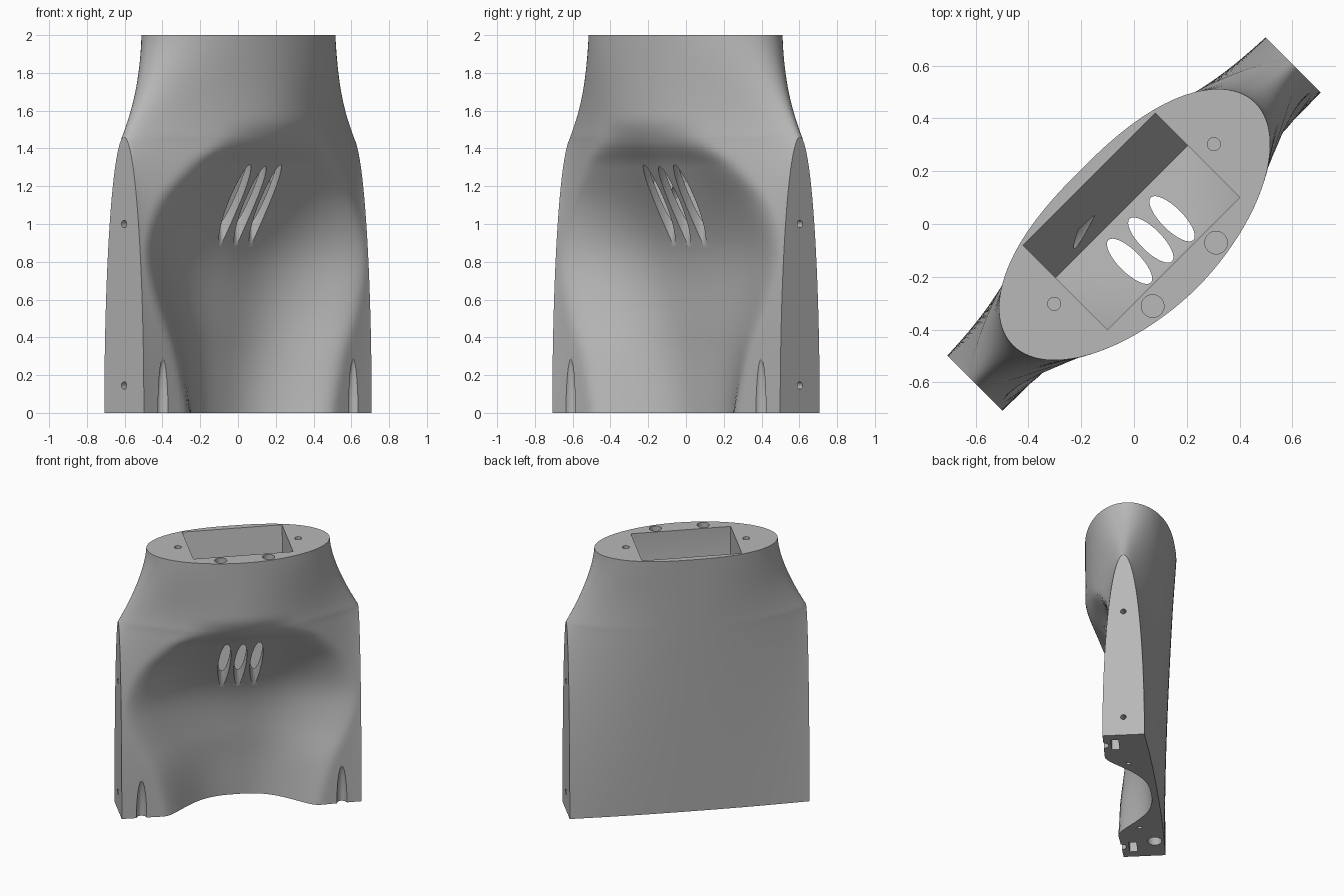
import bpy, bmesh, math
from mathutils import Matrix, Vector

cube = bpy.data.objects.get("Cube")
if cube:
    bpy.data.objects.remove(cube, do_unlink=True)

mat = bpy.data.materials.new("plain_grey")
mat.use_nodes = True
GREY = (0.48, 0.48, 0.48, 1)
mat.diffuse_color = GREY
mat.node_tree.nodes["Principled BSDF"].inputs["Base Color"].default_value = GREY

END = 0.853      # half length between the flat end faces
PEAK = 1.46      # height where the end faces run out
RIM = 0.65       # half length of the rim


def smooth(a, b, x):
    s = min(max((x - a) / (b - a), 0), 1)
    return s * s * (3 - 2 * s)


def curve(points, x):
    """Smooth interpolation through a few (x, y) points."""
    n = len(points)
    for i in range(n - 1):
        (x0, y0), (x1, y1) = points[i], points[i + 1]
        if x <= x1:
            def slope(k):
                a, b = points[max(k - 1, 0)], points[min(k + 1, n - 1)]
                return (b[1] - a[1]) / (b[0] - a[0])
            h, s = x1 - x0, (x - x0) / (x1 - x0)
            return (y0 * (1 + 2 * s) * (1 - s) ** 2 + y1 * s * s * (3 - 2 * s)
                    + h * s * (1 - s) * (slope(i) * (1 - s) - slope(i + 1) * s))
    return points[-1][1]


SCOOP_FLOOR = [(0, -.122), (.4, -.095), (.87, -.03), (1.31, .205), (1.43, .295), (1.56, .34), (2, .34)]
SCOOP_WIDTH = [(0, .55), (.3, .64), (.6, .78), (.85, .83), (1.1, .75), (1.3, .58), (1.46, .4), (2, .35)]


def section(z, t):
    """Length position, front and back distance at height z, t in -1..1."""
    if z <= PEAK:
        length, reach = END, END * PEAK / max(z, .01)
    else:
        length = reach = RIM + (END - RIM) * ((2 - z) / (2 - PEAK)) ** 1.55
    u = t * length
    rim = smooth(1.4, 2, z)

    def side(bulge, power, sharp):
        # rounded nose along the whole length plus a bell-shaped middle
        nose = .148 + (bulge - .148) * rim
        p = 2 + (power - 2) * rim
        return (nose * math.sqrt(max(0, 1 - abs(u / reach) ** p))
                + (bulge - nose) * max(0, 1 - abs(t) ** power) ** sharp)

    bulge = .175 + .165 * smooth(.2, 1.4, z)
    back = side(.168 + .06 * z, 2.5, 1.2)
    front = side(bulge, 1.9, 1.7)
    r = abs(u) / curve(SCOOP_WIDTH, z)
    depth = max(0, bulge - curve(SCOOP_FLOOR, z))
    front -= depth * max(0, 1 - r ** 2.7) ** 1.7
    return u, max(front, -back + .03 if abs(t) < .99 else front), back


def make_object(name, bm):
    bmesh.ops.recalc_face_normals(bm, faces=bm.faces)
    mesh = bpy.data.meshes.new(name)
    bm.to_mesh(mesh)
    bm.free()
    mesh.materials.append(mat)
    obj = bpy.data.objects.new(name, mesh)
    bpy.context.collection.objects.link(obj)
    return obj


# Shell body: stacked sections from base to rim
STEPS = 56
heights = [PEAK * math.sin(math.pi / 2 * i / 44) for i in range(45)]
heights += [PEAK + (2 - PEAK) * i / 18 for i in range(1, 19)]
bm = bmesh.new()
rings = []
for z in heights:
    row = [section(z, math.sin(math.pi * (i / STEPS - .5))) for i in range(STEPS + 1)]
    ring = [bm.verts.new((u, -f, z)) for u, f, b in row]
    ring += [bm.verts.new((u, b, z)) for u, f, b in reversed(row)]
    rings.append(ring)
for low, high in zip(rings, rings[1:]):
    for i in range(len(low)):
        j = (i + 1) % len(low)
        bm.faces.new((low[i], low[j], high[j], high[i]))
bm.faces.new(rings[0])
bm.faces.new(rings[-1])
bmesh.ops.remove_doubles(bm, verts=bm.verts, dist=1e-5)
body = make_object("shell_body", bm)


def cut(bm):
    """Subtract a closed mesh from the body."""
    cutter = make_object("cutter", bm)
    cutter.hide_render = True
    mod = body.modifiers.new("cut", "BOOLEAN")
    mod.operation = "DIFFERENCE"
    mod.solver = "EXACT"
    mod.object = cutter
    bpy.context.view_layer.objects.active = body
    bpy.ops.object.modifier_apply(modifier=mod.name)
    bpy.data.objects.remove(cutter, do_unlink=True)


def cut_rod(a, b, rx, ry=None, sides=32):
    """Round or oval hole from a to b."""
    a, b = Vector(a), Vector(b)
    d = b - a
    m = (Matrix.Translation((a + b) / 2) @ d.to_track_quat("Z", "Y").to_matrix().to_4x4()
         @ Matrix.Diagonal((rx, ry or rx, d.length, 1)))
    bm = bmesh.new()
    bmesh.ops.create_cone(bm, cap_ends=True, segments=sides, radius1=1, radius2=1, depth=1, matrix=m)
    cut(bm)


# Deep pocket with a leaning back wall and a sloping floor, open at the rim
profile = [(.24, 2.1), (-.212, 2.1), (-.212, 1.45), (.067, .93), (.24, 2)]
bm = bmesh.new()
face = bm.faces.new([bm.verts.new((-.355, y, z)) for y, z in profile])
side = bmesh.ops.extrude_face_region(bm, geom=[face])["geom"]
bmesh.ops.translate(bm, vec=(.71, 0, 0), verts=[v for v in side if isinstance(v, bmesh.types.BMVert)])
cut(bm)

# Three vent slots through the scoop ceiling
for u in (-.112, .002, .116):
    cut_rod((u, -.088, .6), (u, -.088, 1.65), .042, .114)

# Slanted cable channel from base to pocket
cut_rod((-.68, .085, -.07), (-.12, .155, 1.33), .05)

for s in (-1, 1):
    # Side bolt holes, rim holes and base holes
    for z in (.145, 1.0):
        cut_rod((s * .75, 0, z), (s * .9, 0, z), .02, sides=16)
    cut_rod((s * .428, 0, 1.85), (s * .428, 0, 2.05), .025, sides=20)
    cut_rod((s * .17, -.27, 1.85), (s * .17, -.27, 2.05), .043)
    cut_rod((s * .45, 0, -.05), (s * .45, 0, .12), .016, sides=16)
    # Arched groove at the foot of each pad
    bm = bmesh.new()
    m = Matrix.Translation((s * .713, -.165, 0)) @ Matrix.Diagonal((.038, .05, .3, 1))
    bmesh.ops.create_uvsphere(bm, u_segments=24, v_segments=16, radius=1, matrix=m)
    cut(bm)
    # Square socket in the base
    bm = bmesh.new()
    m = Matrix.Translation((s * .72, -.07, .05)) @ Matrix.Diagonal((.13, .055, .2, 1))
    bmesh.ops.create_cube(bm, size=1, matrix=m)
    cut(bm)

# Turn the shell to its diagonal stance and shade it
body.data.transform(Matrix.Rotation(math.radians(45), 4, "Z"))
bpy.ops.object.select_all(action="DESELECT")
body.select_set(True)
bpy.context.view_layer.objects.active = body
bpy.ops.object.shade_smooth_by_angle(angle=math.radians(30))
